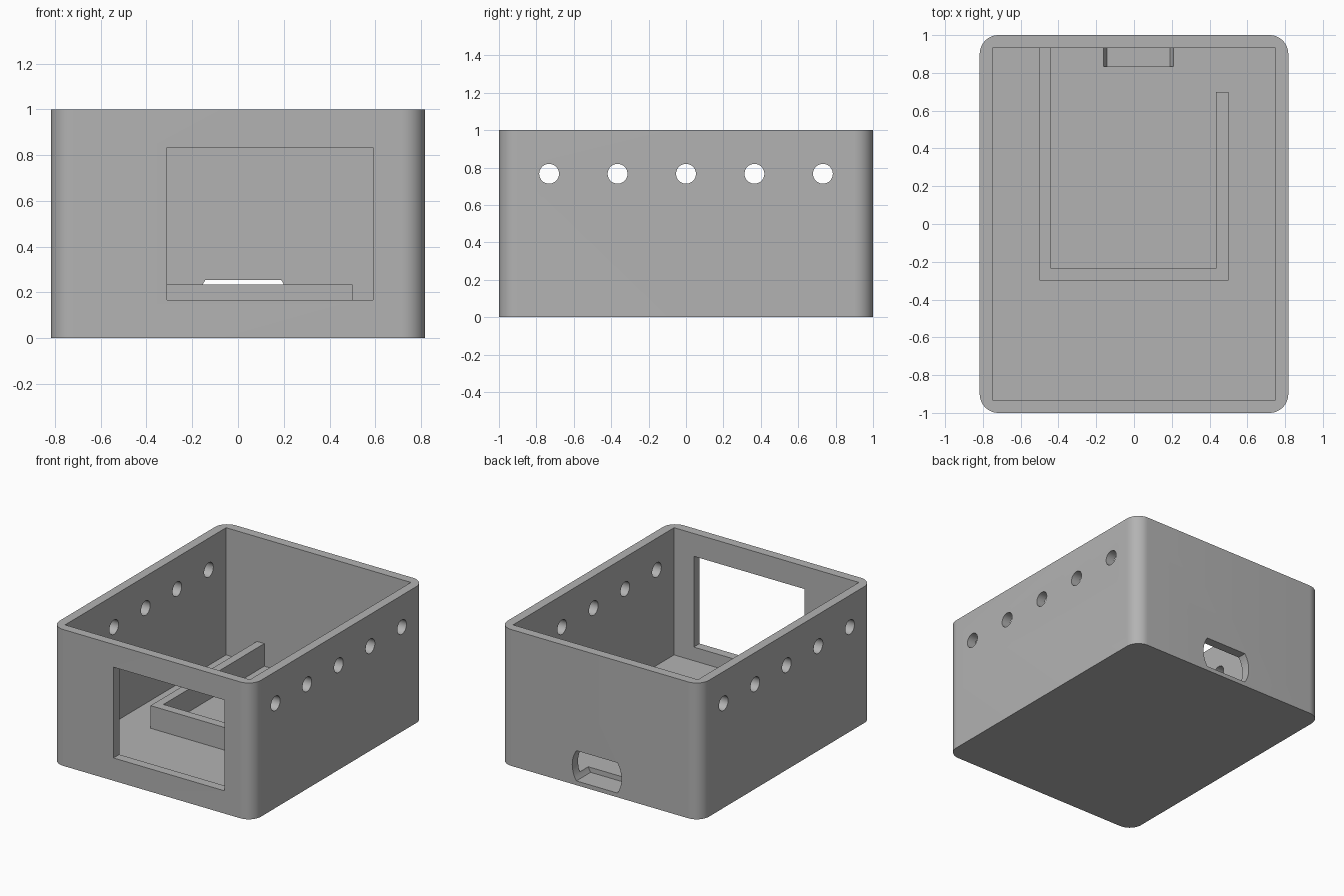
import bpy, bmesh, math
from mathutils import Vector

cube = bpy.data.objects.get("Cube")
if cube:
    bpy.data.objects.remove(cube, do_unlink=True)

WALL = 0.067
HALF_X, HALF_Y, HEIGHT = 0.817, 1.0, 1.0

grey = bpy.data.materials.new("plain grey")
grey.use_nodes = True
grey.diffuse_color = (0.45, 0.45, 0.45, 1)
grey.node_tree.nodes["Principled BSDF"].inputs["Base Color"].default_value = (0.45, 0.45, 0.45, 1)


def prism(name, outline, start, depth):
    """Extrude a closed 3D outline from an offset along a depth vector."""
    bm = bmesh.new()
    face = bm.faces.new([bm.verts.new(Vector(p) + Vector(start)) for p in outline])
    new = bmesh.ops.extrude_face_region(bm, geom=[face])["geom"]
    verts = [g for g in new if isinstance(g, bmesh.types.BMVert)]
    bmesh.ops.translate(bm, vec=depth, verts=verts)
    bmesh.ops.recalc_face_normals(bm, faces=bm.faces[:])
    mesh = bpy.data.meshes.new(name)
    bm.to_mesh(mesh)
    bm.free()
    mesh.materials.append(grey)
    obj = bpy.data.objects.new(name, mesh)
    bpy.context.collection.objects.link(obj)
    return obj


def block(name, x0, x1, y0, y1, z0, z1):
    return prism(name, [(x0, y0, 0), (x1, y0, 0), (x1, y1, 0), (x0, y1, 0)],
                 (0, 0, z0), (0, 0, z1 - z0))


def arc(radius, start, end, steps):
    angles = [math.radians(start + (end - start) * i / steps) for i in range(steps + 1)]
    return [(radius * math.cos(a), radius * math.sin(a)) for a in angles]


def cut(target, cutter):
    """Subtract the cutter, bake the result and remove the cutter."""
    cutter.hide_render = True
    mod = target.modifiers.new("cut", "BOOLEAN")
    mod.operation, mod.solver, mod.object = "DIFFERENCE", "EXACT", cutter
    bpy.context.view_layer.objects.active = target
    bpy.ops.object.modifier_apply(modifier=mod.name)
    bpy.data.objects.remove(cutter, do_unlink=True)


# Outer body with rounded upright corners
R = 0.1
outline = []
for i, (sx, sy) in enumerate([(1, 1), (-1, 1), (-1, -1), (1, -1)]):
    cx, cy = sx * (HALF_X - R), sy * (HALF_Y - R)
    outline += [(cx + x, cy + y, 0) for x, y in arc(R, 90 * i, 90 * i + 90, 12)]
body = prism("enclosure_body", outline, (0, 0, 0), (0, 0, HEIGHT))

# Open cavity
ix, iy = HALF_X - WALL, HALF_Y - WALL
cut(body, block("cavity_cutter", -ix, ix, -iy, iy, WALL, HEIGHT + 0.2))

# Front display window
cut(body, block("window_cutter", -0.31, 0.59, -1.2, -0.9, 0.167, 0.833))

# Vent holes through both side walls
ring = [(0, y, z) for y, z in arc(0.053, 0, 360, 32)[:-1]]
for i in range(-2, 3):
    cut(body, prism("vent_cutter", ring, (-1, i * 0.366, 0.767), (2, 0, 0)))

# Rear port: round ends with flat top and bottom, sunk into the floor
tilt = math.degrees(math.asin(0.111 / 0.2))
port = arc(0.2, -tilt, tilt, 12) + arc(0.2, 180 - tilt, 180 + tilt, 12)
cut(body, prism("port_cutter", [(x, 0, z) for x, z in port],
                (0.023, 0.835, 0.142), (0, 0.4, 0)))

# Board holder: U-shaped rail with one long and one short arm
u_shape = [(-0.5, 0.94), (-0.5, -0.3), (0.5, -0.3), (0.5, 0.7),
           (0.433, 0.7), (0.433, -0.235), (-0.44, -0.235), (-0.44, 0.94)]
prism("board_rail", [(x, y, 0) for x, y in u_shape], (0, 0, 0.06), (0, 0, 0.173))

# Smooth the curved walls, keep crisp edges
bpy.ops.object.select_all(action="DESELECT")
body.select_set(True)
bpy.context.view_layer.objects.active = body
bpy.ops.object.shade_smooth_by_angle(angle=math.radians(30))
